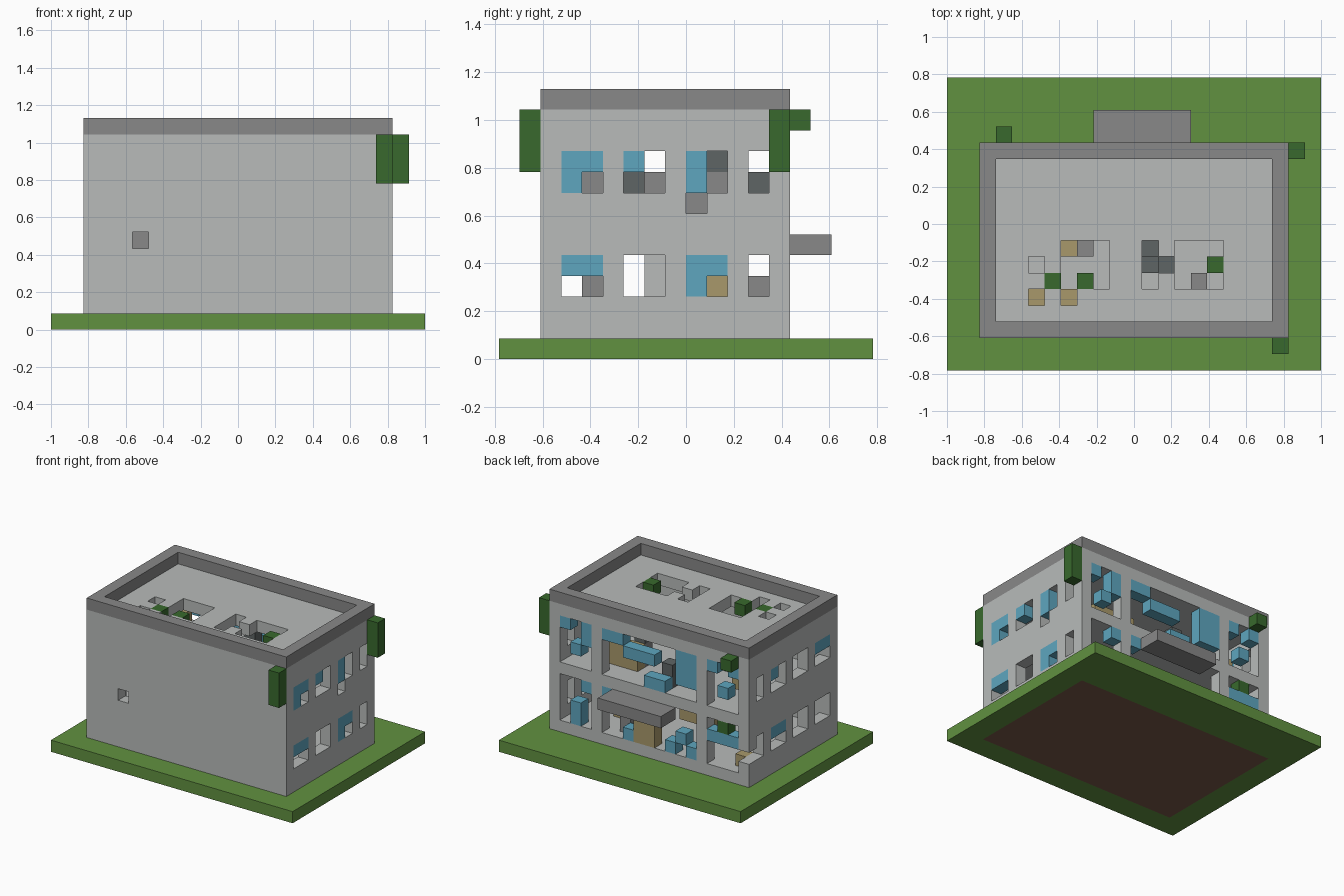
import bpy
import bmesh
from mathutils import Vector

cube = bpy.data.objects.get("Cube")
if cube:
    bpy.data.objects.remove(cube, do_unlink=True)

# Block grid: 23 wide, 18 deep, 13 high
SIZE = 2 / 23
ORIGIN = Vector((-1, -9 * SIZE, 0))
grid = {}


def linear(c):
    c /= 255
    return c / 12.92 if c <= 0.04045 else ((c + 0.055) / 1.055) ** 2.4


def material(name, *rgb):
    mat = bpy.data.materials.new(name)
    colour = [linear(c) for c in rgb] + [1]
    mat.use_nodes = True
    mat.diffuse_color = colour
    bsdf = next(n for n in mat.node_tree.nodes if n.type == 'BSDF_PRINCIPLED')
    bsdf.inputs["Base Color"].default_value = colour
    return mat


def block(x, y, z):
    """All cells of a block; each argument is an index or a (start, end) pair."""
    spans = [range(*a) if isinstance(a, tuple) else range(a, a + 1) for a in (x, y, z)]
    return [(i, j, k) for i in spans[0] for j in spans[1] for k in spans[2]]


def fill(part, x, y, z):
    for cell in block(x, y, z):
        grid[cell] = part


def cut(x, y, z):
    for cell in block(x, y, z):
        grid.pop(cell, None)


def build(part, mat):
    """Make one mesh from the exposed faces of a part's cells."""
    bm = bmesh.new()
    verts = {}

    def vert(p):
        key = tuple(int(c) for c in p)
        if key not in verts:
            verts[key] = bm.verts.new(ORIGIN + Vector(key) * SIZE)
        return verts[key]

    for cell in [c for c, owner in grid.items() if owner == part]:
        for axis in range(3):
            u, v = Vector((0, 0, 0)), Vector((0, 0, 0))
            u[(axis + 1) % 3] = 1
            v[(axis + 2) % 3] = 1
            for side in (0, 1):
                near = list(cell)
                near[axis] += 1 if side else -1
                if tuple(near) in grid:
                    continue
                base = Vector(cell)
                base[axis] += side
                ring = [base, base + u, base + u + v, base + v]
                bm.faces.new([vert(p) for p in (ring if side else ring[::-1])])
    mesh = bpy.data.meshes.new(part)
    bm.to_mesh(mesh)
    bm.free()
    mesh.materials.append(mat)
    bpy.context.collection.objects.link(bpy.data.objects.new(part, mesh))


# Ground
fill("lawn", (0, 23), (0, 18), 0)
fill("foundation", (2, 21), (2, 14), 0)

# Hollow two-storey shell
fill("walls", (2, 21), (2, 14), (1, 12))
cut((3, 20), (3, 13), (2, 6))
cut((3, 20), (3, 13), (7, 11))

# Parapet ring and rear canopy
fill("parapet", (2, 21), (2, 14), 12)
cut((3, 20), (3, 13), 12)
fill("canopy", (9, 15), (14, 16), 5)

# Window openings on both sides and across the back
for wall in (2, 20):
    for bottom in (3, 8):
        for start, end in ((3, 5), (6, 8), (9, 11), (12, 13)):
            cut(wall, (start, end), (bottom, bottom + 2))
for bottom in (2, 7):
    for start, end in ((3, 6), (7, 16), (17, 20)):
        cut((start, end), 13, (bottom, bottom + 4))

# Damage: missing wall blocks and roof holes
cut(5, 2, 5)
cut(20, 9, 7)
cut(2, 13, 3)
for x, y in ((7, (4, 8)), (8, (5, 8)), (9, (5, 8)), (6, 5), (5, 4), (5, 6),
             (12, (5, 8)), (13, 6), (14, (5, 8)), (15, (5, 8)), (16, (5, 8))):
    cut(x, y, 11)

# Remaining glass, right side, left side, then back
for x, y, z in ((20, (3, 5), 9), (20, 3, 8), (20, 6, 9), (20, 9, (8, 10)),
                (20, (3, 5), 4), (20, 9, (3, 5)), (20, 10, 4),
                (2, (3, 5), 9), (2, 10, 9), (2, (9, 11), 4),
                ((7, 9), 13, (8, 11)), ((10, 12), 13, 7), ((11, 14), 13, 9),
                ((14, 16), 13, 10), (4, 13, 8), (5, 13, 10), (3, 13, 10),
                (18, 13, 8), (17, 13, (9, 11)), (19, 13, 10),
                (18, 13, (2, 4)), (17, 13, 5), (13, 13, 2), (9, 13, 2),
                (7, 13, 2), (8, 13, 3), ((3, 6), 13, 4), (15, 13, 5)):
    fill("window_glass", x, y, z)

# Interior furniture and partitions
for x, y, z in ((7, 7, 7), (5, 4, 7), (7, 4, 7), ((14, 18), 11, (7, 9)),
                (4, 11, 8), (16, 10, (2, 4)), ((11, 13), 13, (2, 4)),
                ((7, 10), 11, 4), (3, 12, 2), (18, 11, 4)):
    fill("wooden_furniture", x, y, z)
for x, y, z in ((8, 7, (7, 9)), (15, 5, 7), (16, 4, (7, 9)), (14, 10, (7, 9)),
                (17, 9, 7), (16, 4, (2, 4)), (14, 12, (2, 4)), (5, 8, (2, 6))):
    fill("concrete_blocks", x, y, z)
for x, y, z in ((12, 7, 7), (12, 6, (7, 9)), (13, 6, 7), (14, 10, 9), (10, 12, (7, 9))):
    fill("dark_furniture", x, y, z)
fill("partition", 17, 7, (2, 5))

# Plants on the outer walls, the roof and one window
for x, y, z in ((20, 1, (9, 12)), (21, 13, (9, 12)), (3, 14, 11),
                (6, 5, 11), (8, 5, 11), (16, 6, 11), (4, 13, 5)):
    fill("vines", x, y, z)

# Colours and meshes
light_grey = material("light_grey_wall", 184, 187, 186)
grey = material("grey_concrete", 136, 136, 136)
parts = {
    "lawn": material("grass_green", 97, 145, 64),
    "foundation": material("soil_brown", 121, 87, 72),
    "walls": light_grey,
    "partition": light_grey,
    "parapet": grey,
    "canopy": grey,
    "concrete_blocks": grey,
    "window_glass": material("glass_blue", 94, 166, 191),
    "wooden_furniture": material("wood_tan", 169, 153, 107),
    "dark_furniture": material("dark_grey", 95, 101, 101),
    "vines": material("leaf_green", 56, 105, 45),
}
for part, mat in parts.items():
    build(part, mat)
